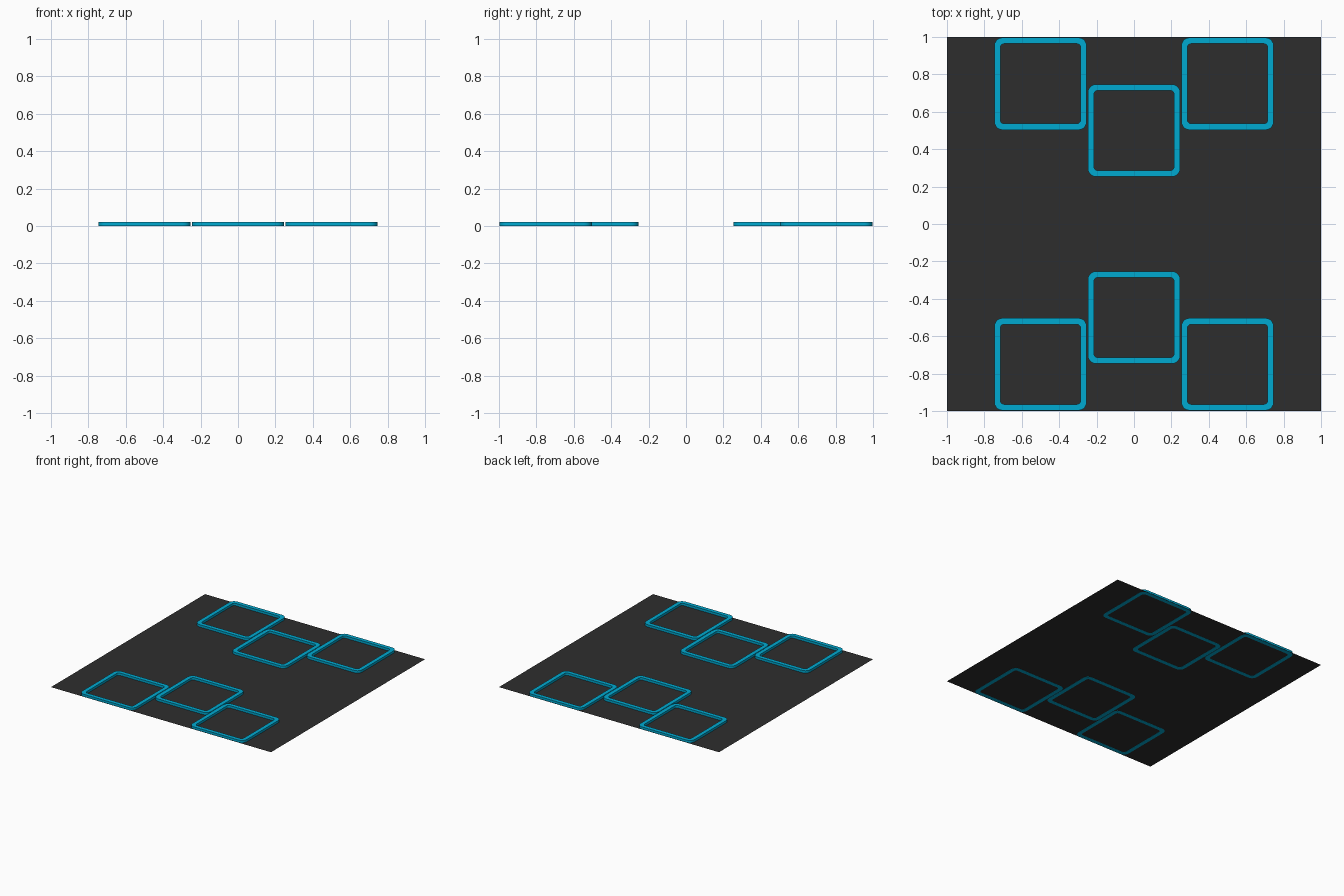
import bpy, bmesh, math

if "Cube" in bpy.data.objects:
    bpy.data.objects.remove(bpy.data.objects["Cube"])

H = 0.02        # frame height
HALF = 0.247    # outer half size of a frame
WIDTH = 0.033   # width of the rim
RADIUS = 0.045  # outer corner radius
SEG = 5


def material(name, color):
    m = bpy.data.materials.new(name)
    m.diffuse_color = color
    m.use_nodes = True
    m.node_tree.nodes["Principled BSDF"].inputs["Base Color"].default_value = m.diffuse_color
    return m


def rounded_square(half, radius):
    pts = []
    for k, (sx, sy) in enumerate([(1, 1), (-1, 1), (-1, -1), (1, -1)]):
        cx, cy = sx * (half - radius), sy * (half - radius)
        for i in range(SEG + 1):
            a = math.pi / 2 * (k + i / SEG)
            pts.append((cx + radius * math.cos(a), cy + radius * math.sin(a)))
    return pts


def frame_mesh():
    # closed rectangular section swept around a rounded square
    bm = bmesh.new()
    outer = rounded_square(HALF, RADIUS)
    inner = rounded_square(HALF - WIDTH, RADIUS - WIDTH * 0.75)
    loops = [[bm.verts.new((x, y, z)) for x, y in ring]
             for ring, z in ((outer, 0), (outer, H), (inner, H), (inner, 0))]
    n = len(outer)
    for k in range(4):
        a, b = loops[k], loops[(k + 1) % 4]
        for i in range(n):
            j = (i + 1) % n
            bm.faces.new((a[i], a[j], b[j], b[i]))
    bmesh.ops.recalc_face_normals(bm, faces=bm.faces)
    me = bpy.data.meshes.new("square_frame")
    bm.to_mesh(me)
    bm.free()
    return me


# dark base sheet
bpy.ops.mesh.primitive_plane_add(size=2, location=(0, 0, 0.0008))
base = bpy.context.object
base.name = "base_sheet"
base.data.materials.append(material("dark_grey", (0.027, 0.027, 0.027, 1)))

# six raised frames, two mirrored rows of three
mesh = frame_mesh()
mesh.materials.append(material("cyan", (0.0, 0.40, 0.64, 1)))
for row, s in (("back", 1), ("front", -1)):
    for col, x, y in (("left", -0.5, 0.75), ("middle", 0, 0.5), ("right", 0.5, 0.75)):
        ob = bpy.data.objects.new(f"{row}_{col}_frame", mesh)
        ob.location = (x, s * y, 0)
        bpy.context.collection.objects.link(ob)
        bpy.context.view_layer.objects.active = ob
        ob.select_set(True)

base.select_set(False)
bpy.ops.object.shade_smooth_by_angle(angle=math.radians(35))
